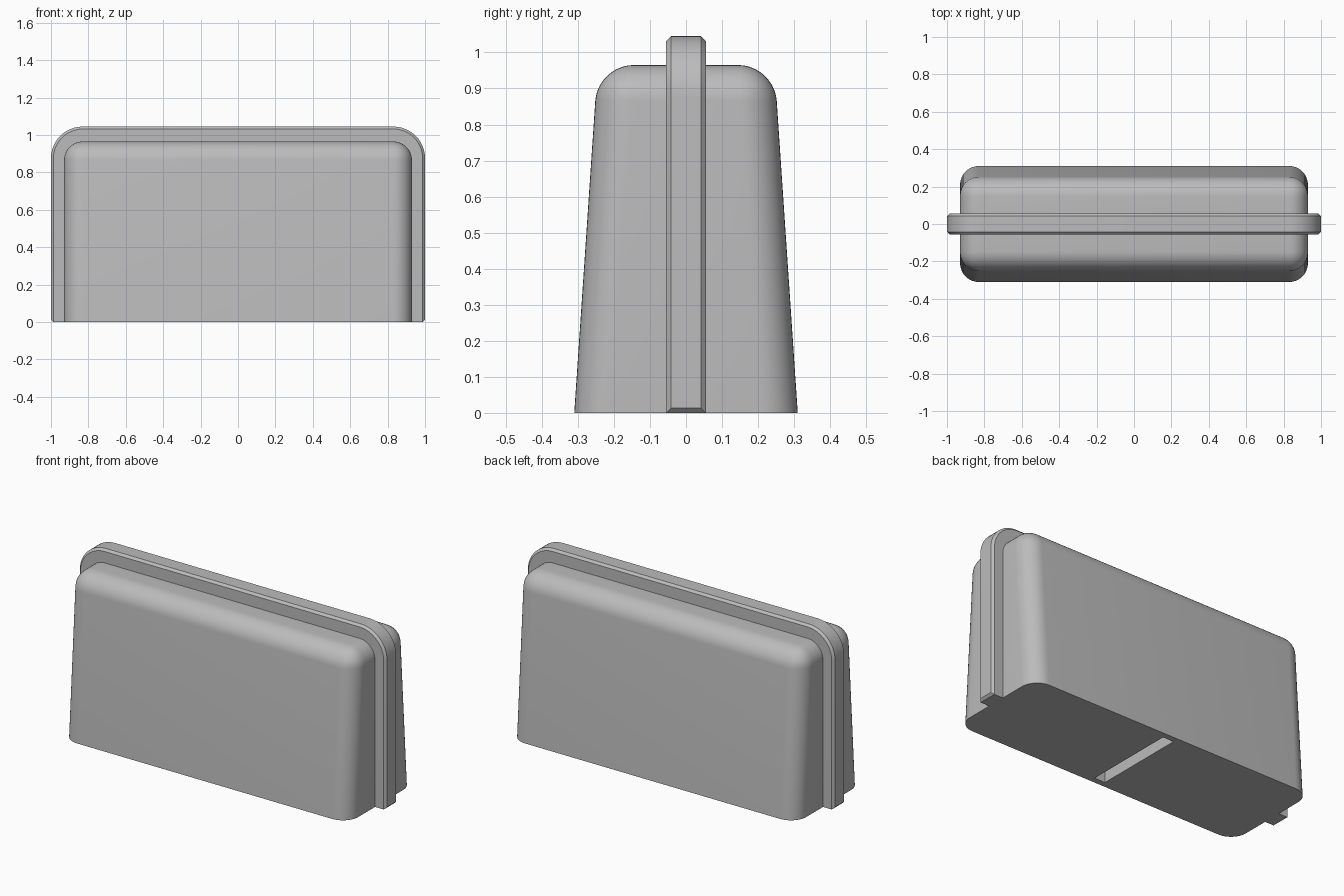
import bpy, bmesh, math

cube = bpy.data.objects.get("Cube")
if cube:
    bpy.data.objects.remove(cube, do_unlink=True)

grey = bpy.data.materials.new("plain grey")
grey.use_nodes = True
colour = (0.5, 0.5, 0.5, 1)
grey.diffuse_color = colour
grey.node_tree.nodes["Principled BSDF"].inputs["Base Color"].default_value = colour


def box(bm, x, y_low, y_top, z_low, z_top):
    """Box with half sizes x and y; y may taper towards the top."""
    bmesh.ops.create_cube(bm, size=2)
    for v in bm.verts:
        top = v.co.z > 0
        v.co.x *= x
        v.co.y *= y_top if top else y_low
        v.co.z = z_top if top else z_low


def bevel(bm, rule, width, segments):
    edges = [e for e in bm.edges if rule(e)]
    bmesh.ops.bevel(bm, geom=edges, offset=width, segments=segments,
                    profile=0.5, affect='EDGES', clamp_overlap=True)


def make(bm, name):
    bmesh.ops.recalc_face_normals(bm, faces=bm.faces)
    mesh = bpy.data.meshes.new(name)
    bm.to_mesh(mesh)
    bm.free()
    mesh.materials.append(grey)
    obj = bpy.data.objects.new(name, mesh)
    bpy.context.collection.objects.link(obj)
    return obj


def on_floor(e):
    return all(v.co.z < 0.001 for v in e.verts)


# Tapered case with rounded sides and top, sharp at the floor
bm = bmesh.new()
box(bm, 0.93, 0.31, 0.245, 0, 0.965)
bevel(bm, lambda e: not on_floor(e), 0.1, 10)
case = make(bm, "case")

# Flange around the middle: round upper corners, then chamfered rim
bm = bmesh.new()
box(bm, 1, 0.055, 0.055, 0, 1.045)


def along_y(e):
    return abs(e.verts[0].co.y - e.verts[1].co.y) > 0.05


bevel(bm, lambda e: along_y(e) and not on_floor(e), 0.17, 12)
bevel(bm, lambda e: e.calc_face_angle() > math.radians(60)
      and (along_y(e) or not on_floor(e)), 0.013, 1)
flange = make(bm, "flange")

# Slot in the underside
bm = bmesh.new()
box(bm, 0.035, 0.275, 0.275, -0.1, 0.5)
slot = make(bm, "slot_cutter")

# Join the flange to the case and cut the slot
for tool, operation in ((flange, 'UNION'), (slot, 'DIFFERENCE')):
    mod = case.modifiers.new(tool.name, 'BOOLEAN')
    mod.object = tool
    mod.operation = operation
    mod.solver = 'EXACT'
    bpy.context.view_layer.objects.active = case
    bpy.ops.object.modifier_apply(modifier=mod.name)
    bpy.data.objects.remove(tool, do_unlink=True)

bpy.ops.object.select_all(action='DESELECT')
case.select_set(True)
bpy.context.view_layer.objects.active = case
bpy.ops.object.shade_smooth_by_angle(angle=math.radians(30))
